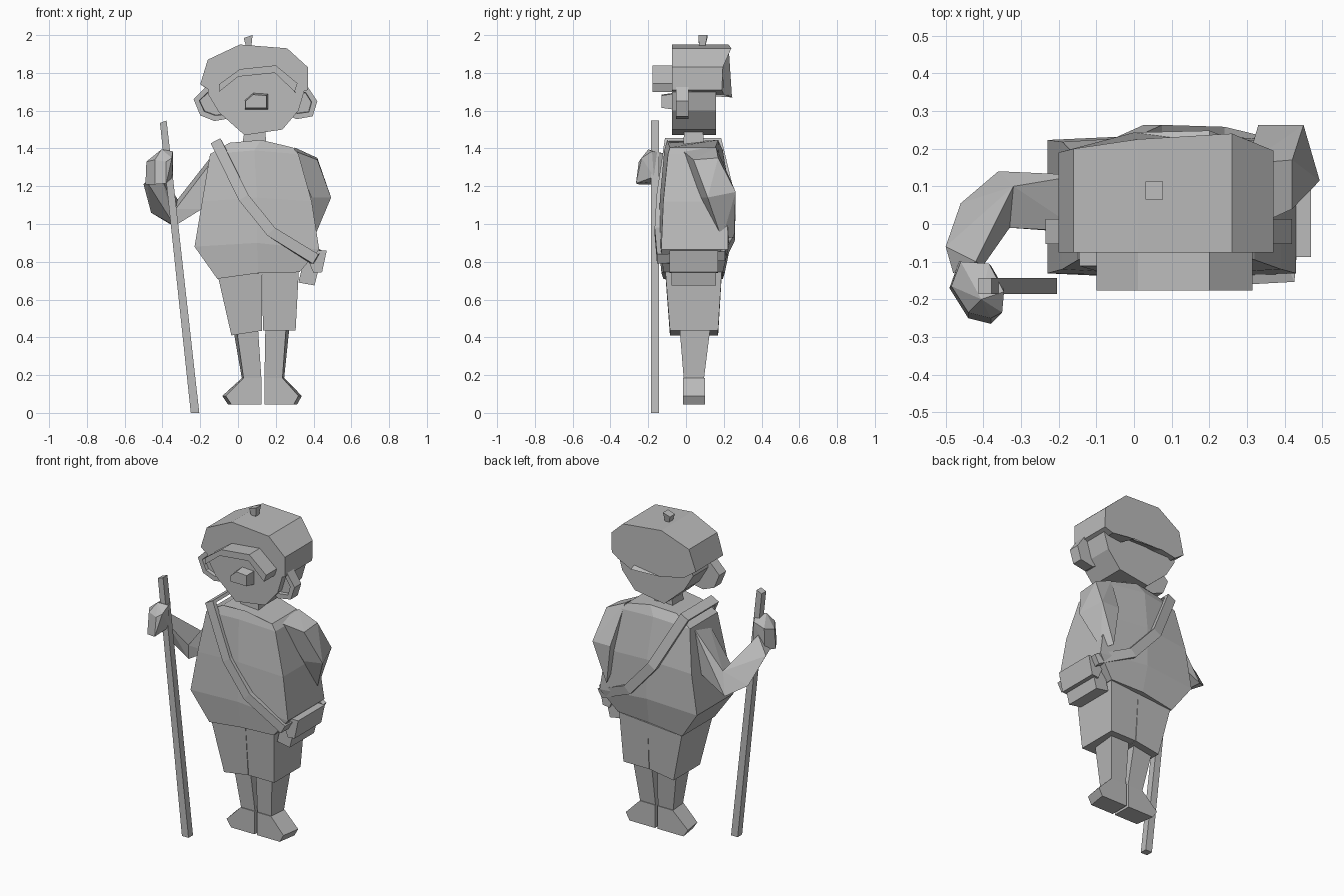
import bpy, bmesh, math
from mathutils import Vector

grey = bpy.data.materials.new("grey")
grey.diffuse_color = (0.5, 0.5, 0.5, 1)


def finish(name, bm):
    bmesh.ops.recalc_face_normals(bm, faces=bm.faces)
    me = bpy.data.meshes.new(name)
    bm.to_mesh(me)
    bm.free()
    me.materials.append(grey)
    ob = bpy.data.objects.new(name, me)
    bpy.context.collection.objects.link(ob)
    return ob


def hull(name, pts):
    """Convex faceted solid around a few corner points."""
    bm = bmesh.new()
    vs = [bm.verts.new(p) for p in pts]
    bmesh.ops.convex_hull(bm, input=vs)
    loose = [v for v in bm.verts if not v.link_faces]
    bmesh.ops.delete(bm, geom=loose, context='VERTS')
    bmesh.ops.dissolve_limit(bm, angle_limit=math.radians(2), verts=bm.verts, edges=bm.edges)
    return finish(name, bm)


def loft(name, rings, closed=False):
    """Skin between rings of equal point count."""
    bm = bmesh.new()
    rv = [[bm.verts.new(p) for p in r] for r in rings]
    n = len(rv[0])
    pairs = list(zip(rv, rv[1:])) + ([(rv[-1], rv[0])] if closed else [])
    for r, s in pairs:
        for i in range(n):
            j = (i + 1) % n
            bm.faces.new((r[i], r[j], s[j], s[i]))
    if not closed:
        bm.faces.new(rv[0])
        bm.faces.new(rv[-1][::-1])
    return finish(name, bm)


def prism(name, outline, y0, y1):
    """Front outline (x, z) extruded along y."""
    return loft(name, [[(x, y, z) for x, z in outline] for y in (y0, y1)])


def rect(x0, x1, y0, y1, z0, z1=None, back=0.0):
    """Four corners; z0 on the x0 side, z1 on the x1 side; back widens the rear x0 corner."""
    z1 = z0 if z1 is None else z1
    return [(x0, y0, z0), (x1, y0, z1), (x1, y1, z1), (x0 + back, y1, z0)]


# Head and neck
prism("head", [(-0.13, 1.80), (-0.16, 1.69), (-0.10, 1.59), (0.035, 1.47),
               (0.235, 1.50), (0.32, 1.60), (0.35, 1.70), (0.31, 1.80), (0.2, 1.86), (0.0, 1.86)],
      -0.073, 0.16)
loft("neck", [rect(0.02, 0.15, -0.015, 0.095, 1.40), rect(0.035, 0.145, -0.01, 0.09, 1.50)])

# Cap: flat front arched over the brow, sagging back, small stem
# (front x, front z, back x, back y, back z)
cap = [(-0.20, 1.74, -0.20, 0.19, 1.74), (-0.16, 1.87, -0.16, 0.20, 1.87),
       (0.01, 1.95, 0.01, 0.225, 1.95), (0.26, 1.93, 0.26, 0.24, 1.93),
       (0.37, 1.83, 0.37, 0.195, 1.83), (0.37, 1.71, 0.37, 0.19, 1.71),
       (0.31, 1.69, 0.32, 0.20, 1.685), (0.20, 1.815, 0.20, 0.248, 1.67),
       (0.0, 1.795, 0.0, 0.243, 1.675), (-0.125, 1.69, -0.13, 0.20, 1.69)]
loft("cap", [[(c[0], -0.075, c[1]) for c in cap], [c[2:] for c in cap]])
loft("cap_stem", [rect(0.045, 0.07, 0.07, 0.10, 1.93),
                  rect(0.03, 0.077, 0.065, 0.113, 1.985, 2.0)])

# Arched visor
visor = [(-0.115, 1.69), (0.0, 1.78), (0.195, 1.80), (0.30, 1.70),
         (0.315, 1.745), (0.20, 1.84), (0.01, 1.82), (-0.10, 1.74)]
visor[0] = (-0.10, 1.70)
prism("visor", visor, -0.177, -0.06)

# Nose
loft("nose", [[(x, -0.13, z) for x, z in [(0.04, 1.615), (0.15, 1.615), (0.15, 1.68), (0.08, 1.685), (0.04, 1.65)]],
              [(x, -0.06, z) for x, z in [(0.035, 1.605), (0.16, 1.605), (0.16, 1.69), (0.08, 1.695), (0.035, 1.655)]]])

# Ears with sunken centres
ears = {"left_ear": [(-0.16, 1.735), (-0.235, 1.66), (-0.20, 1.575), (-0.125, 1.545), (-0.04, 1.56), (-0.06, 1.72)],
        "right_ear": [(0.37, 1.725), (0.42, 1.65), (0.395, 1.57), (0.31, 1.555), (0.24, 1.59), (0.26, 1.71)]}
for name, outline in ears.items():
    ob = prism(name, outline, -0.053, 0.013)
    bm = bmesh.new()
    bm.from_mesh(ob.data)
    front = [f for f in bm.faces if f.normal.y < -0.9]
    bmesh.ops.inset_region(bm, faces=front, thickness=0.03, depth=0)
    bmesh.ops.inset_region(bm, faces=front, thickness=0.003, depth=0)
    for v in {v for f in front for v in f.verts}:
        v.co.y += 0.02
    bm.to_mesh(ob.data)
    bm.free()


# Tunic
def tunic_ring(x0, x1, yf, yb, bulge, zl, zm, zr):
    xm = (x0 + x1) / 2
    return [(x0, yf + bulge, zl), (xm, yf, zm), (x1, yf + bulge, zr),
            (x1, yb - bulge, zr), (xm, yb, zm), (x0, yb - bulge, zl)]


loft("tunic", [tunic_ring(-0.11, 0.325, -0.13, 0.205, 0.01, 0.71, 0.74, 0.745),
               tunic_ring(-0.23, 0.43, -0.146, 0.238, 0.015, 0.88, 0.90, 0.865),
               tunic_ring(-0.19, 0.39, -0.138, 0.236, 0.018, 1.12, 1.14, 1.12),
               tunic_ring(-0.148, 0.32, -0.115, 0.195, 0.02, 1.37, 1.39, 1.37),
               tunic_ring(-0.045, 0.29, -0.10, 0.17, 0.015, 1.43, 1.445, 1.405)])

# Raised arm holding the staff
elbow = [(-0.32, 0.10, 1.13), (-0.33, -0.01, 1.08), (-0.335, 0.0, 0.99), (-0.36, 0.14, 1.00)]
hull("raised_upper_arm", [(-0.14, -0.02, 1.33), (-0.14, 0.13, 1.36), (-0.19, 0.13, 1.09),
                          (-0.19, -0.02, 1.08)] + elbow)
hull("raised_forearm", elbow + [(-0.46, 0.055, 1.06), (-0.50, -0.06, 1.21), (-0.48, -0.13, 1.22),
                                (-0.40, -0.11, 1.23), (-0.42, -0.10, 1.30)])
hull("raised_hand", [(-0.46, -0.10, 1.35), (-0.385, -0.105, 1.37), (-0.405, -0.20, 1.395), (-0.345, -0.18, 1.385),
                     (-0.35, -0.235, 1.35), (-0.345, -0.17, 1.25), (-0.38, -0.265, 1.215), (-0.44, -0.25, 1.21),
                     (-0.49, -0.17, 1.21), (-0.465, -0.10, 1.22), (-0.38, -0.11, 1.23), (-0.38, -0.25, 1.33),
                     (-0.44, -0.235, 1.34), (-0.485, -0.165, 1.33)])

# Staff
loft("staff", [rect(-0.25, -0.205, -0.186, -0.143, 0.0),
               rect(-0.413, -0.378, -0.186, -0.143, 1.535, 1.548)])

# Bent arm tucked behind the back
hull("bent_arm", [(0.29, -0.02, 1.39), (0.30, 0.16, 1.405), (0.42, 0.04, 1.34), (0.42, 0.17, 1.35),
                  (0.493, 0.115, 1.14), (0.45, 0.263, 1.17), (0.33, 0.263, 1.17), (0.39, 0.08, 1.14),
                  (0.40, 0.19, 0.92), (0.36, 0.255, 0.93)])

# Shoulder strap: closed band over the shoulder and under the bag
path = [((-0.11, -0.09, 1.425), (-0.3, -0.7, 0.5)), ((0.03, -0.128, 1.14), (0, -1, 0)),
        ((0.175, -0.138, 0.96), (0, -1, 0)), ((0.40, -0.128, 0.815), (0.4, -0.9, 0)),
        ((0.43, 0.18, 0.83), (0.4, 0.9, 0)), ((0.22, 0.23, 0.93), (0, 1, 0)),
        ((0.05, 0.235, 1.12), (0, 1, 0)), ((-0.11, 0.165, 1.425), (-0.3, 0.7, 0.5))]
wide = [(0.88, 0.47), (0.85, 0.52), (0.71, 0.70), (0.5, 0.86)]
wide += wide[::-1]
rings = []
for (p, n), (wx, wz) in zip(path, wide):
    p, n, w = Vector(p), Vector(n).normalized() * 0.028, Vector((wx, 0, wz)) * 0.029
    rings.append([p - w, p + w, p + w + n, p - w + n])
loft("shoulder_strap", rings, closed=True)

# Bag and its flap
prism("bag", [(0.32, 0.69), (0.405, 0.675), (0.45, 0.85), (0.36, 0.86)], -0.078, 0.158)
prism("bag_flap", [(0.35, 0.86), (0.47, 0.86), (0.445, 0.745), (0.40, 0.74)], -0.088, 0.17)

# Shorts, one tube per leg, meeting in the middle
loft("left_short", [rect(-0.11, 0.128, -0.11, 0.19, 0.74), rect(-0.035, 0.128, -0.085, 0.17, 0.41, 0.435)])
loft("right_short", [rect(0.128, 0.322, -0.11, 0.19, 0.76), rect(0.132, 0.305, -0.085, 0.17, 0.435)])

# Legs with outward-pointing feet, a little wider at the rear
for name, in_top, inner, top, ankle, toe, sole, back in [
        ("left", 0.105, 0.124, -0.01, 0.03, -0.065, -0.035, -0.018),
        ("right", 0.145, 0.14, 0.255, 0.235, 0.32, 0.295, 0.018)]:
    loft(name + "_leg", [rect(top, in_top, -0.035, 0.13, 0.46, back=back),
                         rect(ankle, inner, -0.012, 0.095, 0.18, back=back / 2)])
    foot = [(inner, 0.185, 0), (ankle, 0.185, back / 2), (toe, 0.09, back), (sole, 0.045, back), (inner, 0.045, 0)]
    loft(name + "_foot", [[(x, -0.017, z) for x, z, b in foot], [(x + b, 0.1, z) for x, z, b in foot]])
